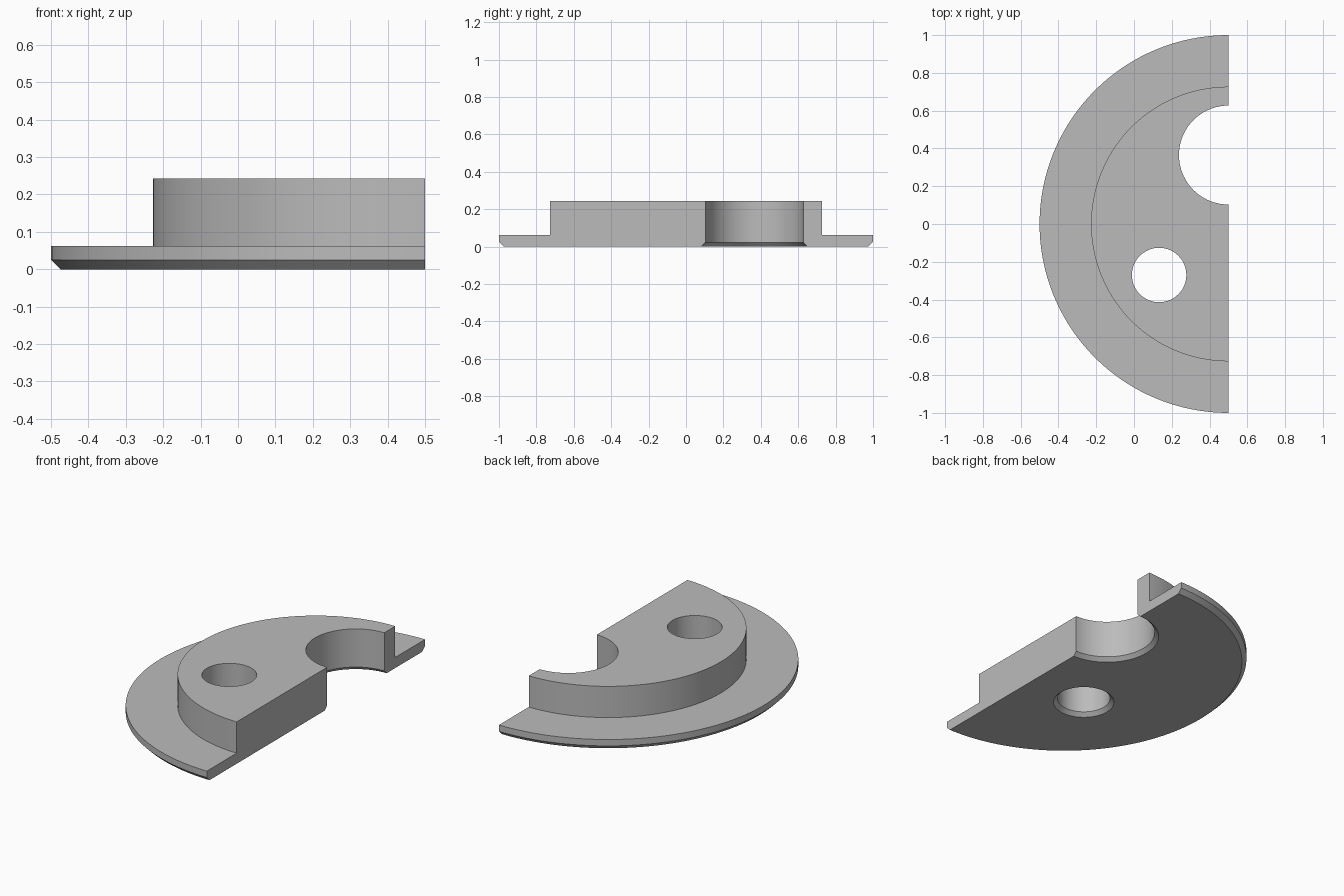
import bpy, bmesh, math

if "Cube" in bpy.data.objects:
    bpy.data.objects.remove(bpy.data.objects["Cube"], do_unlink=True)

# Material
grey = bpy.data.materials.new("plain grey")
grey.use_nodes = True
COLOUR = (0.5, 0.5, 0.5, 1)
grey.diffuse_color = COLOUR
grey.node_tree.nodes["Principled BSDF"].inputs["Base Color"].default_value = COLOUR

CUT_X = 0.5       # plane of the straight side
BASE_Z = 0.062    # top of the flange
TOP_Z = 0.243     # top of the raised boss
CHAMFER = 0.025


def lathe(name, profile, centre, segments, half=False):
    """Closed solid turned from (radius, z) points, optionally halved."""
    bm = bmesh.new()
    rings = []
    for radius, z in profile:
        rings.append([bm.verts.new((
            centre[0] + radius * math.cos(math.tau * i / segments),
            centre[1] + radius * math.sin(math.tau * i / segments), z))
            for i in range(segments)])
    for low, high in zip(rings, rings[1:]):
        for i in range(segments):
            j = (i + 1) % segments
            bm.faces.new((low[i], low[j], high[j], high[i]))
    bm.faces.new(rings[0][::-1])
    bm.faces.new(rings[-1])
    if half:
        cut = bmesh.ops.bisect_plane(
            bm, geom=bm.verts[:] + bm.edges[:] + bm.faces[:], dist=1e-5,
            plane_co=(CUT_X, 0, 0), plane_no=(1, 0, 0), clear_outer=True)
        edges = [e for e in cut["geom_cut"] if isinstance(e, bmesh.types.BMEdge)]
        bmesh.ops.holes_fill(bm, edges=edges, sides=0)
    bmesh.ops.recalc_face_normals(bm, faces=bm.faces[:])
    mesh = bpy.data.meshes.new(name)
    bm.to_mesh(mesh)
    bm.free()
    mesh.materials.append(grey)
    obj = bpy.data.objects.new(name, mesh)
    bpy.context.collection.objects.link(obj)
    return obj


# Half-round flange with raised boss and chamfered lower rim
plate = lathe("half_flange", [
    (1 - CHAMFER, 0), (1, CHAMFER), (1, BASE_Z),
    (0.727, BASE_Z), (0.727, TOP_Z)], (CUT_X, 0), 160, half=True)
bpy.context.view_layer.objects.active = plate
plate.select_set(True)

# Through holes, each flared at the underside
for name, centre, radius in (("large_bore", (CUT_X, 0.365), 0.262),
                             ("bolt_hole", (0.133, -0.27), 0.144)):
    flare = 0.022
    cutter = lathe(name + "_cutter", [
        (radius + 2 * flare, -flare), (radius, flare), (radius, 0.4)], centre, 72)
    cutter.hide_render = True
    mod = plate.modifiers.new(name, "BOOLEAN")
    mod.operation = "DIFFERENCE"
    mod.solver = "EXACT"
    mod.object = cutter
    bpy.ops.object.modifier_apply(modifier=mod.name)
    bpy.data.objects.remove(cutter, do_unlink=True)

bpy.ops.object.shade_smooth_by_angle(angle=math.radians(30))
